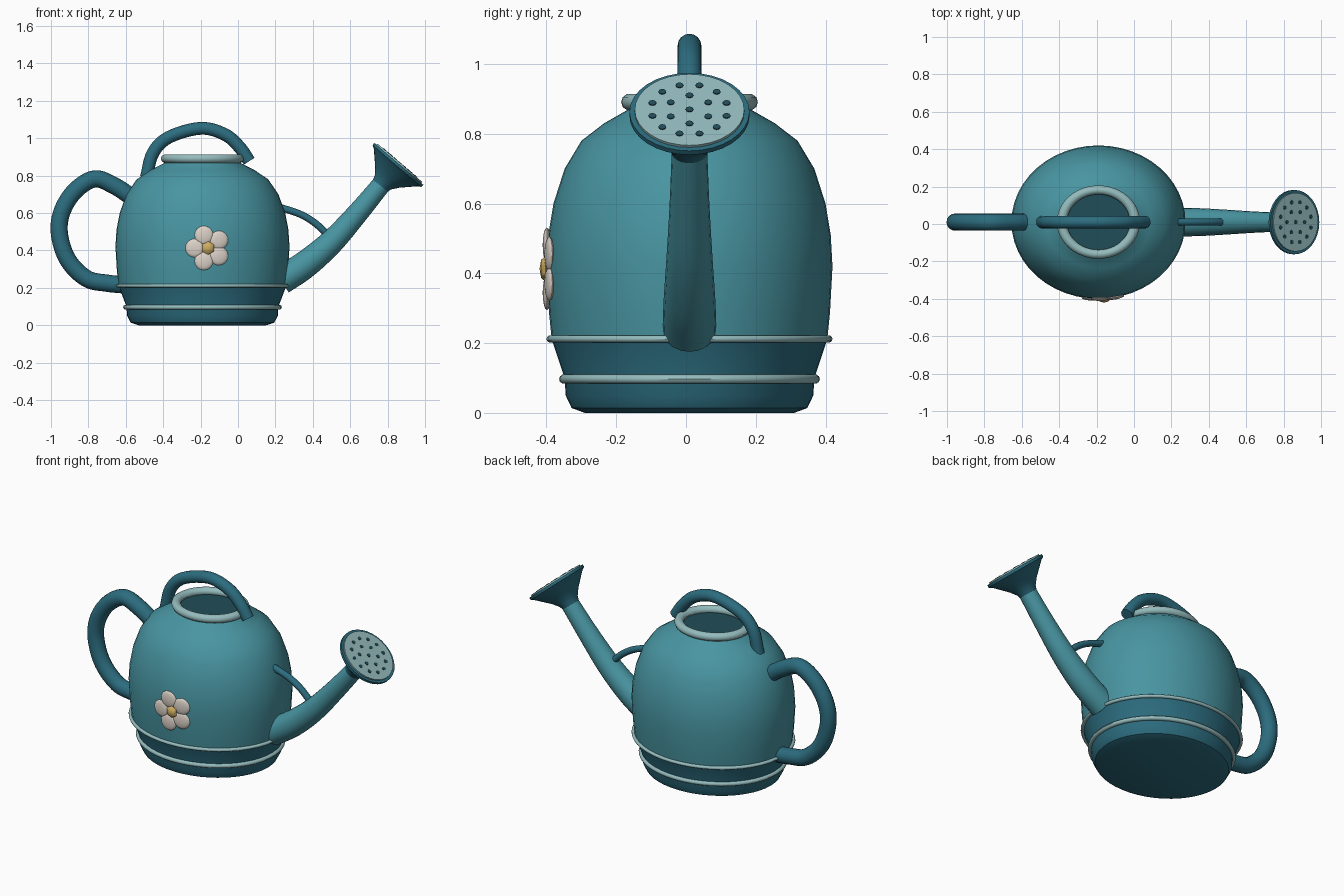
import bpy, bmesh
from math import sin, cos, pi, radians, atan2
from mathutils import Vector, Matrix

if "Cube" in bpy.data.objects:
    bpy.data.objects.remove(bpy.data.objects["Cube"])

CY = 0.01            # shared middle plane
SX = 1.135           # body is an ellipse, wider in x


def material(name, rgb):
    m = bpy.data.materials.new(name)
    m.diffuse_color = (*rgb, 1)
    m.use_nodes = True
    m.node_tree.nodes["Principled BSDF"].inputs["Base Color"].default_value = m.diffuse_color
    return m


TEAL = material("teal", (0.065, 0.30, 0.36))
DEEP = material("deep_teal", (0.025, 0.15, 0.21))
PALE = material("pale_teal", (0.30, 0.50, 0.51))
DARK = material("dark_inside", (0.015, 0.075, 0.10))
CREAM = material("cream", (0.72, 0.65, 0.58))
GOLD = material("gold", (0.62, 0.42, 0.12))


def finish(bm, name, mat, matrix=Matrix(), angle=40):
    bmesh.ops.recalc_face_normals(bm, faces=bm.faces)
    bm.transform(matrix)
    me = bpy.data.meshes.new(name)
    bm.to_mesh(me)
    bm.free()
    me.materials.append(mat)
    me.shade_smooth()
    me.set_sharp_from_angle(angle=radians(angle))
    ob = bpy.data.objects.new(name, me)
    bpy.context.collection.objects.link(ob)
    return ob


def skin(bm, rings, closed=False, cap_start=False, cap_end=False):
    rows = [[bm.verts.new(p) for p in ring] for ring in rings]
    pairs = list(zip(rows, rows[1:])) + ([(rows[-1], rows[0])] if closed else [])
    for a, b in pairs:
        for i in range(len(a)):
            j = (i + 1) % len(a)
            bm.faces.new((a[i], a[j], b[j], b[i]))
    if cap_start:
        bm.faces.new(rows[0])
    if cap_end:
        bm.faces.new(rows[-1])


def lathe(name, profile, mat, matrix, sx=1.0, n=48, **kw):
    bm = bmesh.new()
    skin(bm, [[(r * sx * cos(2 * pi * i / n), r * sin(2 * pi * i / n), z) for i in range(n)]
              for r, z in profile], **kw)
    return finish(bm, name, mat, matrix)


def ring(name, R, z, m, mat):
    prof = [(R + m * cos(k * pi / 5), z + m * sin(k * pi / 5)) for k in range(10)]
    return lathe(name, prof, mat, BODY, SX, closed=True)


def tube(name, pts, mat, n=16, steps=6):
    """Sweep a round section along (x, z, radius) points in the middle plane."""
    P = [Vector(p) for p in pts]
    P = [2 * P[0] - P[1]] + P + [2 * P[-1] - P[-2]]
    path = []
    for a, b, c, d in zip(P, P[1:], P[2:], P[3:]):
        for s in range(steps):
            t = s / steps
            path.append(0.5 * (2 * b + (c - a) * t + (2 * a - 5 * b + 4 * c - d) * t * t
                               + (3 * b - a - 3 * c + d) * t ** 3))
    path.append(P[-2])
    rings = []
    for i, p in enumerate(path):
        q = path[min(i + 1, len(path) - 1)] - path[max(i - 1, 0)]
        nrm = Vector((-q.y, 0, q.x)).normalized()
        c = Vector((p.x, CY, p.y))
        rings.append([c + p.z * (nrm * cos(2 * pi * k / n) + Vector((0, 1, 0)) * sin(2 * pi * k / n))
                      for k in range(n)])
    bm = bmesh.new()
    skin(bm, rings, cap_start=True, cap_end=True)
    return finish(bm, name, mat)


# Body shell, darker foot, rim and bands
BODY = Matrix.Translation((-0.19, CY, 0))
lathe("body", [(0.395, 0.21), (0.403, 0.29), (0.41, 0.42), (0.405, 0.51), (0.39, 0.60),
               (0.358, 0.70), (0.31, 0.78), (0.245, 0.83), (0.175, 0.87), (0.165, 0.885)],
      TEAL, BODY, SX)
lathe("foot", [(0.30, 0), (0.338, 0.014), (0.355, 0.05), (0.358, 0.10), (0.395, 0.21)],
      DEEP, BODY, SX, cap_start=True)
lathe("opening", [(0.168, 0.875), (0.168, 0.88)], DARK, BODY, SX, cap_start=True, cap_end=True)
ring("rim", 0.172, 0.891, 0.024, PALE)
ring("lower_band", 0.361, 0.097, 0.013, PALE)
ring("upper_band", 0.400, 0.212, 0.010, PALE)

# Handles, spout and brace
tube("back_handle", [(-0.575, 0.69, 0.046), (-0.66, 0.745, 0.046), (-0.765, 0.783, 0.046),
                     (-0.87, 0.72, 0.046), (-0.94, 0.61, 0.046), (-0.955, 0.49, 0.046),
                     (-0.91, 0.35, 0.046), (-0.81, 0.25, 0.046), (-0.70, 0.225, 0.046),
                     (-0.60, 0.215, 0.046)], DEEP)
tube("top_handle", [(-0.49, 0.79, 0.034), (-0.455, 0.92, 0.034), (-0.37, 1.005, 0.034),
                    (-0.20, 1.053, 0.034), (-0.07, 1.02, 0.034), (0.01, 0.95, 0.034),
                    (0.06, 0.877, 0.034)], DEEP)
tube("spout", [(0.23, 0.24, 0.077), (0.36, 0.325, 0.074), (0.50, 0.445, 0.066),
               (0.64, 0.60, 0.057), (0.785, 0.775, 0.05)], TEAL, n=20)
tube("spout_brace", [(0.22, 0.632, 0.019), (0.33, 0.595, 0.019), (0.41, 0.548, 0.019),
                     (0.475, 0.488, 0.019)], DEEP, n=10)

# Sprinkler rose with perforated plate
ROSE = Matrix.Translation((0.86, CY, 0.863)) @ Matrix.Rotation(atan2(0.65, 0.76), 4, 'Y')
lathe("rose", [(0.05, -0.155), (0.058, -0.13), (0.085, -0.095), (0.155, -0.025), (0.172, -0.015),
               (0.172, 0.0)], DEEP, ROSE, n=32, cap_start=True, cap_end=True)
lathe("rose_plate", [(0.157, -0.005), (0.157, 0.008)], PALE, ROSE, n=32, cap_end=True, cap_start=True)
spots = [(0, 0)]
for count, R, off in ((6, 0.062, 0), (12, 0.11, pi / 12)):
    spots += [(R * cos(off + 2 * pi * k / count), R * sin(off + 2 * pi * k / count)) for k in range(count)]
for i, (x, y) in enumerate(spots):
    lathe(f"rose_hole_{i + 1}", [(0.011, 0.0), (0.011, 0.011)], DARK,
          ROSE @ Matrix.Translation((x, y, 0)), n=8, cap_start=True, cap_end=True)


# Flower on the front: squashed spheres that follow the body curve
def blob(name, x, z, y, r, depth, mat, u, v, turn=0.0):
    bm = bmesh.new()
    bmesh.ops.create_uvsphere(bm, u_segments=u, v_segments=v, radius=1)
    M = (Matrix.Translation((x, y, z)) @ Matrix.Rotation(turn, 4, 'Z')
         @ Matrix.Rotation(pi / 2, 4, 'X') @ Matrix.Diagonal((r, r, depth, 1)))
    return finish(bm, name, mat, M)


FX, FZ = -0.16, 0.413
for k in range(5):
    a = pi + 2 * pi * k / 5
    x, z = FX + 0.072 * cos(a), FZ + 0.072 * sin(a)
    s = (x + 0.19) / 0.465
    blob(f"petal_{k + 1}", x, z, CY - 0.409 * (1 - s * s) ** 0.5, 0.05, 0.012, CREAM, 16, 8, s * 0.88)
blob("flower_centre", FX, FZ, -0.403, 0.037, 0.017, GOLD, 6, 4)
